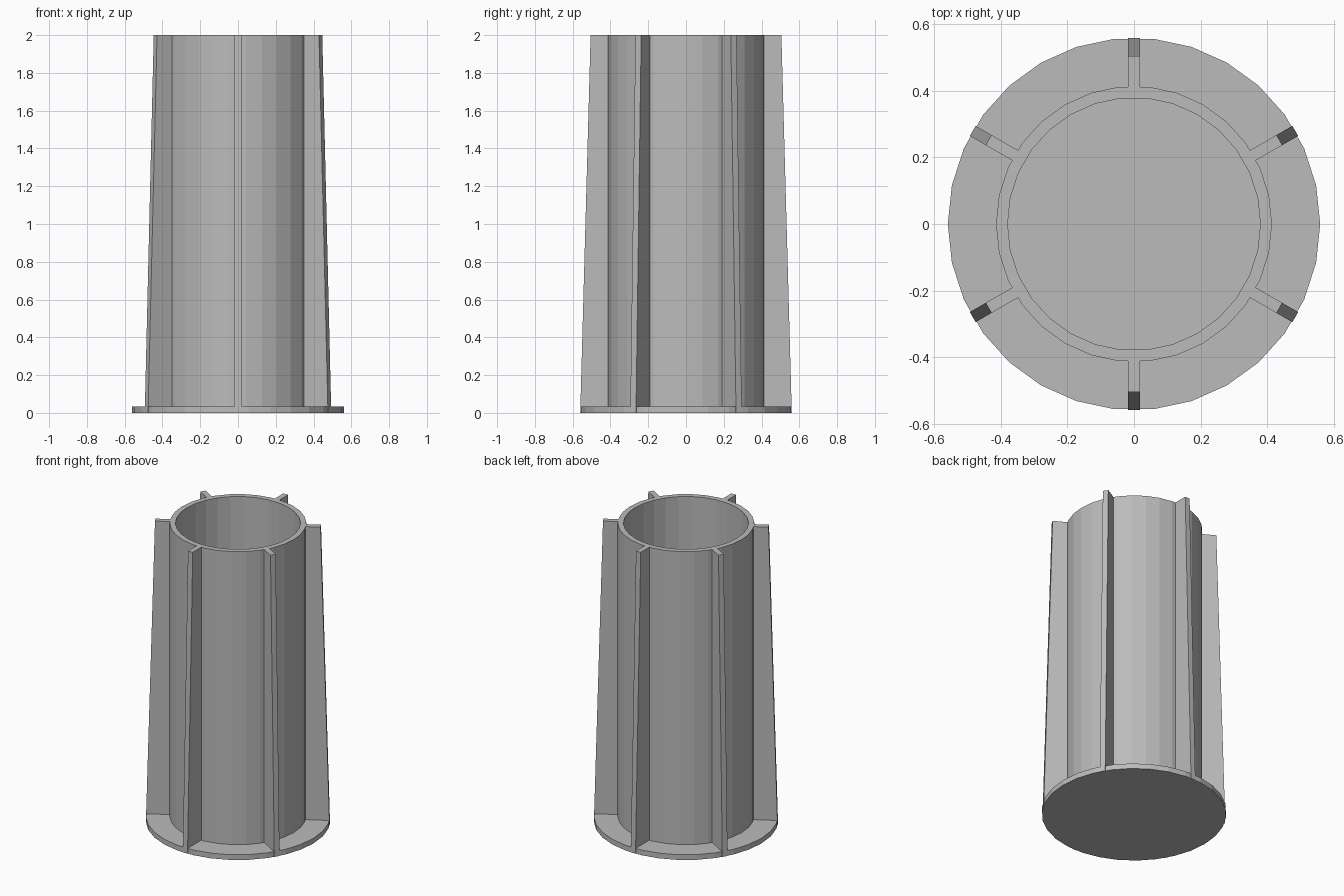
import bpy, bmesh, math
from mathutils import Matrix

cube = bpy.data.objects.get("Cube")
if cube:
    bpy.data.objects.remove(cube, do_unlink=True)

SIDES = 30
HEIGHT = 2.0
BASE_H, BASE_R = 0.035, 0.56
OUTER_R, INNER_R = 0.415, 0.38
FIN_TOP_R, FIN_WIDTH = 0.505, 0.035

grey = bpy.data.materials.new("plain grey")
grey.use_nodes = True
colour = (0.5, 0.5, 0.5, 1)
grey.diffuse_color = colour
grey.node_tree.nodes["Principled BSDF"].inputs["Base Color"].default_value = colour


def finish(name, bm):
    bmesh.ops.recalc_face_normals(bm, faces=bm.faces)
    mesh = bpy.data.meshes.new(name)
    bm.to_mesh(mesh)
    bm.free()
    mesh.materials.append(grey)
    obj = bpy.data.objects.new(name, mesh)
    bpy.context.collection.objects.link(obj)
    return obj


def ring(bm, radius, z):
    steps = [2 * math.pi * i / SIDES for i in range(SIDES)]
    return [bm.verts.new((radius * math.cos(a), radius * math.sin(a), z)) for a in steps]


def bridge(bm, a, b):
    for i in range(SIDES):
        j = (i + 1) % SIDES
        bm.faces.new((a[i], a[j], b[j], b[i]))


# Flanged tube: closed base disc, step up to the wall, open bore down to the floor
bm = bmesh.new()
profile = [(BASE_R, 0), (BASE_R, BASE_H), (OUTER_R, BASE_H),
           (OUTER_R, HEIGHT), (INNER_R, HEIGHT), (INNER_R, BASE_H)]
rings = [ring(bm, r, z) for r, z in profile]
for lower, upper in zip(rings, rings[1:]):
    bridge(bm, lower, upper)
bm.faces.new(rings[0])
bm.faces.new(rings[-1])
finish("flanged_tube", bm)

# Six tapered fins, rooted inside the tube wall
root = (OUTER_R + INNER_R) / 2
outline = [(root, 0), (BASE_R, 0), (FIN_TOP_R, HEIGHT), (root, HEIGHT)]
for k in range(6):
    bm = bmesh.new()
    face = bm.faces.new([bm.verts.new((r, -FIN_WIDTH / 2, z)) for r, z in outline])
    side = bmesh.ops.extrude_face_region(bm, geom=[face])["geom"]
    bmesh.ops.translate(bm, vec=(0, FIN_WIDTH, 0),
                        verts=[v for v in side if isinstance(v, bmesh.types.BMVert)])
    bm.transform(Matrix.Rotation(math.radians(30 + 60 * k), 4, "Z"))
    finish(f"fin_{k + 1}", bm)
